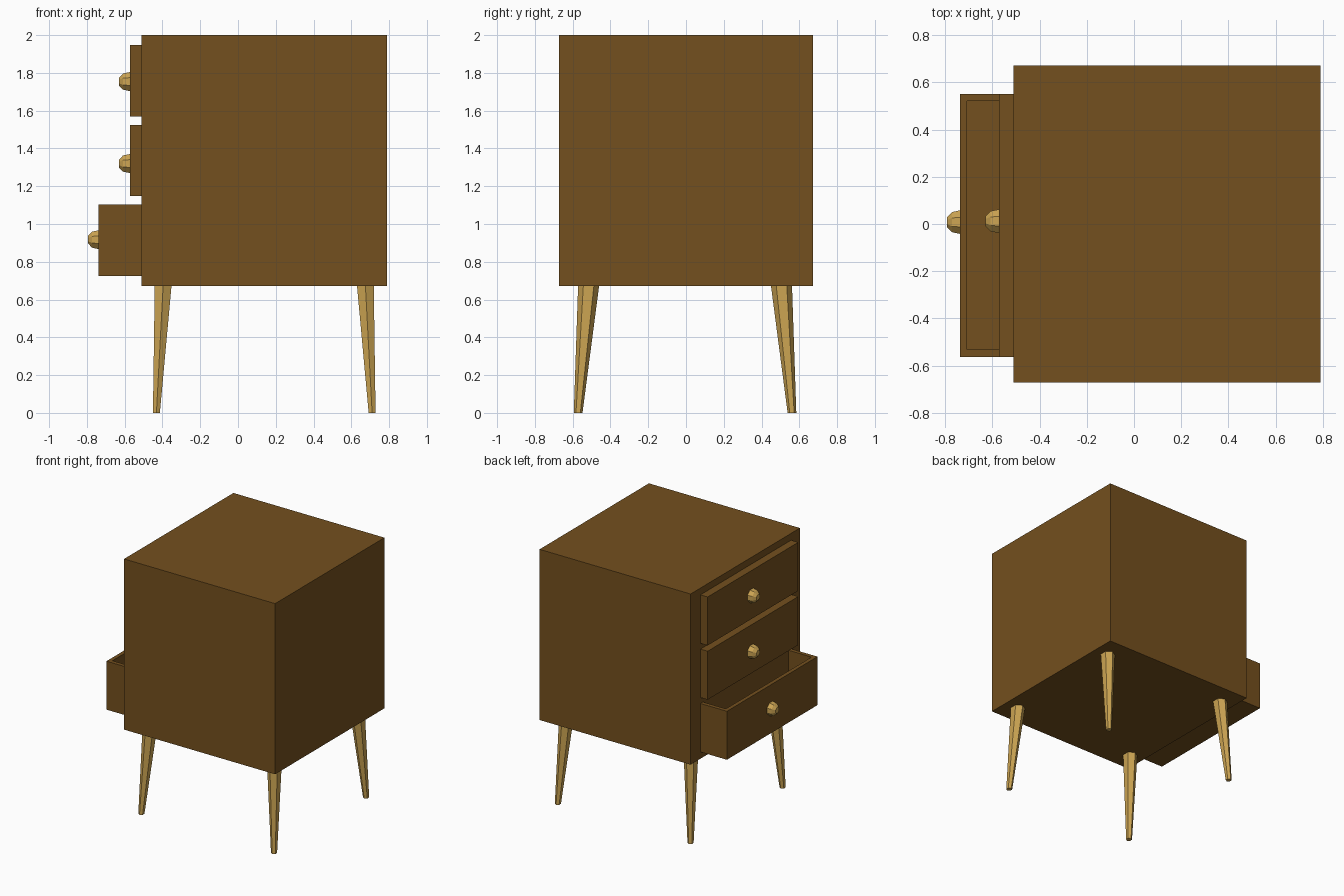
import bpy, bmesh
from math import cos, sin, tau
from mathutils import Matrix

if "Cube" in bpy.data.objects:
    bpy.data.objects.remove(bpy.data.objects["Cube"])


def material(name, rgb):
    m = bpy.data.materials.new(name)
    m.diffuse_color = (*rgb, 1)
    m.use_nodes = True
    m.node_tree.nodes["Principled BSDF"].inputs["Base Color"].default_value = m.diffuse_color
    return m


DARK = material("dark_wood", (0.174, 0.08, 0.013))
LIGHT = material("light_wood", (0.60, 0.37, 0.085))


def finish(name, bm, mat):
    bmesh.ops.recalc_face_normals(bm, faces=bm.faces[:])
    me = bpy.data.meshes.new(name)
    bm.to_mesh(me)
    bm.free()
    me.materials.append(mat)
    ob = bpy.data.objects.new(name, me)
    bpy.context.collection.objects.link(ob)
    return ob


def box(x, y, z):
    bm = bmesh.new()
    size = [b - a for a, b in (x, y, z)]
    mid = [(a + b) / 2 for a, b in (x, y, z)]
    bmesh.ops.create_cube(bm, size=1, matrix=Matrix.Translation(mid) @ Matrix.Diagonal((*size, 1)))
    return bm


def loft(rings):
    """Skin a list of equal-length point rings and cap both ends."""
    bm = bmesh.new()
    vs = [[bm.verts.new(p) for p in r] for r in rings]
    n = len(vs[0])
    for a, b in zip(vs, vs[1:]):
        for i in range(n):
            j = (i + 1) % n
            bm.faces.new((a[i], a[j], b[j], b[i]))
    bm.faces.new(vs[0])
    bm.faces.new(vs[-1])
    return bm


# Cabinet body
finish("cabinet", box((-0.51, 0.79), (-0.672, 0.672), (0.672, 2.0)), DARK)

# Closed drawers
Y = (-0.563, 0.551)
finish("top_drawer", box((-0.572, -0.45), Y, (1.57, 1.947)), DARK)
finish("middle_drawer", box((-0.572, -0.45), Y, (1.148, 1.525)), DARK)

# Open drawer: hollowed from the top
bm = box((-0.738, -0.45), Y, (0.725, 1.102))
bm.faces.ensure_lookup_table()
top = max(bm.faces, key=lambda f: f.calc_center_median().z)
bmesh.ops.inset_region(bm, faces=[top], thickness=0.043)
inner = bmesh.ops.extrude_face_region(bm, geom=[top])
bmesh.ops.translate(bm, vec=(0, 0, -0.33),
                    verts=[g for g in inner["geom"] if isinstance(g, bmesh.types.BMVert)])
bmesh.ops.delete(bm, geom=[top], context="FACES_ONLY") if top.is_valid else None
finish("bottom_drawer", bm, DARK)

# Faceted knobs, lathed about the x axis
KNOB = [(0.03, 0.046), (0.0, 0.054), (-0.034, 0.046), (-0.055, 0.023)]
for name, x, y, z in (("top_knob", -0.575, 0.012, 1.754),
                      ("middle_knob", -0.575, 0.012, 1.32),
                      ("bottom_knob", -0.738, 0.008, 0.917)):
    rings = [[(x + dx, y + r * cos(tau * (i + 0.5) / 8), z + r * sin(tau * (i + 0.5) / 8))
              for i in range(8)] for dx, r in KNOB]
    finish(name, loft(rings), LIGHT)

# Splayed six-sided tapered legs
for side, sx in (("front", -1), ("back", 1)):
    for end, sy in (("left", -1), ("right", 1)):
        rings = []
        for dx, dy, r, z in ((0.571, 0.566, 0.023, 0.0), (0.535, 0.51, 0.056, 0.68)):
            rings.append([(0.139 + sx * dx + r * 0.92 * sin(tau * i / 6),
                           -0.005 + sy * dy + r * cos(tau * i / 6), z) for i in range(6)])
        finish(f"{side}_{end}_leg", loft(rings), LIGHT)
